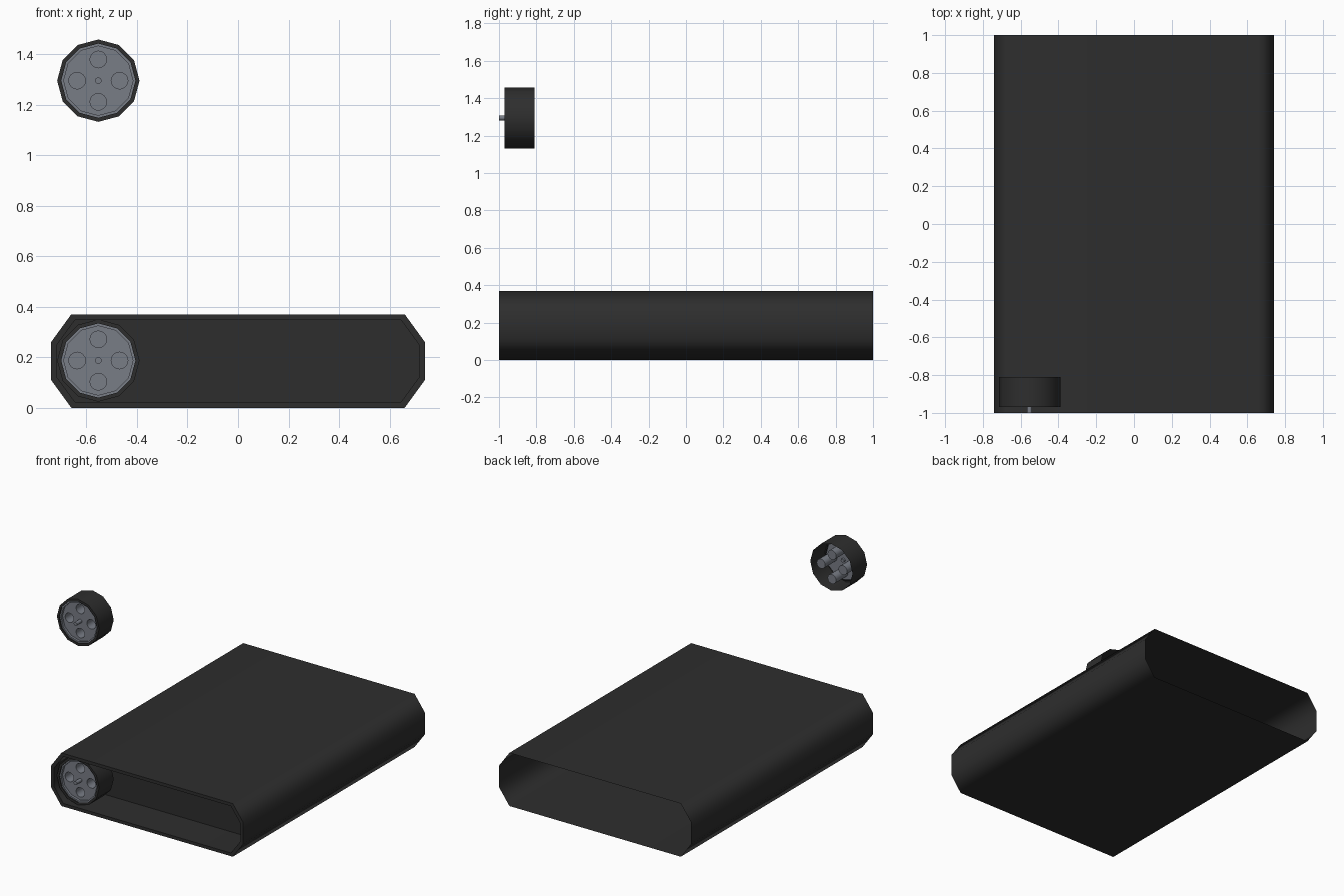
import bpy, bmesh, math

if "Cube" in bpy.data.objects:
    bpy.data.objects.remove(bpy.data.objects["Cube"])


def material(name, rgb):
    m = bpy.data.materials.new(name)
    m.diffuse_color = (*rgb, 1)
    m.use_nodes = True
    m.node_tree.nodes["Principled BSDF"].inputs["Base Color"].default_value = m.diffuse_color
    return m


BLACK = material("matte black", (0.027, 0.027, 0.027))
GREY = material("steel grey", (0.19, 0.205, 0.24))


def finish(bm, name, mat, weighted=False):
    me = bpy.data.meshes.new(name)
    bm.to_mesh(me)
    bm.free()
    me.materials.append(mat)
    ob = bpy.data.objects.new(name, me)
    bpy.context.collection.objects.link(ob)
    if weighted:
        mod = ob.modifiers.new("weighted normals", 'WEIGHTED_NORMAL')
        mod.keep_sharp = True
    return ob


def ring(bm, pts, y):
    return [bm.verts.new((x, y, z)) for x, z in pts]


def bridge(bm, a, b):
    """Smooth quads between two loops, running from front or rim to the next."""
    for i in range(len(a)):
        j = (i + 1) % len(a)
        f = bm.faces.new((a[i], a[j], b[j], b[i]))
        f.smooth = True


def sharpen(bm, loop):
    for i, v in enumerate(loop):
        e = bm.edges.get((v, loop[(i + 1) % len(loop)]))
        if e:
            e.smooth = False


def circle(cx, cz, r, n):
    return [(cx + r * math.sin(2 * math.pi * i / n),
             cz + r * math.cos(2 * math.pi * i / n)) for i in range(n)]


def octagon(w, h, cx, cz, mid):
    """Clockwise chamfered rectangle seen from the front."""
    q = [(w - cx, h), (w, h - cz), (w, cz - h), (w - cx, -h)]
    q += [(-x, z) for x, z in reversed(q)]
    return [(x, z + mid) for x, z in q]


# Sleeve: open-backed shell with thin front rim and a recessed front panel
MID = 0.185
outer = octagon(0.74, 0.185, 0.08, 0.11, MID)
inner = octagon(0.718, 0.163, 0.073, 0.10, MID)
bm = bmesh.new()
back = ring(bm, outer, 1.0)
front = ring(bm, outer, -1.0)
rim = ring(bm, inner, -1.0)
deep = ring(bm, inner, -0.74)
for a, b in ((back, front), (front, rim), (rim, deep)):
    bridge(bm, a, b)
bm.faces.new(deep)
for loop in (front, rim, deep):
    sharpen(bm, loop)
bm.normal_update()
finish(bm, "sleeve", BLACK, True)


def dial(label, cx, cz):
    # Black drum, open at the back
    bm = bmesh.new()
    loops = [ring(bm, circle(cx, cz, r, 12), y) for r, y in
             ((0.163, -0.81), (0.163, -0.97), (0.147, -0.97), (0.147, -0.955))]
    for a, b in zip(loops, loops[1:]):
        bridge(bm, a, b)
    for loop in loops:
        sharpen(bm, loop)
    finish(bm, label + "_drum", BLACK)

    # Grey face: outer lip, sunken plate and four deep cups
    bm = bmesh.new()
    loops = [ring(bm, circle(cx, cz, r, 12), y) for r, y in
             ((0.147, -0.962), (0.137, -0.962), (0.137, -0.945))]
    for a, b in zip(loops, loops[1:]):
        bridge(bm, a, b)
    cups = [ring(bm, circle(cx + dx * 0.084, cz + dz * 0.084, 0.033, 16), -0.945)
            for dx, dz in ((1, 0), (-1, 0), (0, 1), (0, -1))]
    edges = []
    for c in cups:
        edges += [bm.edges.new((c[i], c[(i + 1) % 16])) for i in range(16)]
    last = loops[-1]
    edges += [bm.edges.get((last[i], last[(i + 1) % 12])) for i in range(12)]
    bmesh.ops.triangle_fill(bm, edges=edges, use_beauty=True,
                            use_dissolve=False, normal=(0, -1, 0))
    for c in cups:
        end = [bm.verts.new((v.co.x, -0.815, v.co.z)) for v in c]
        bridge(bm, c, end)
        bm.faces.new(end)
        sharpen(bm, end)
        sharpen(bm, c)
    for loop in loops:
        sharpen(bm, loop)
    bmesh.ops.recalc_face_normals(bm, faces=bm.faces)
    # Keep the plate facing forward
    plate = max(bm.faces, key=lambda f: abs(f.normal.y) * (f.calc_center_median().y < -0.9))
    if plate.normal.y > 0:
        bmesh.ops.reverse_faces(bm, faces=bm.faces)
    finish(bm, label + "_face", GREY)

    # Centre pin
    bm = bmesh.new()
    a = ring(bm, circle(cx, cz, 0.013, 12), -1.0)
    b = ring(bm, circle(cx, cz, 0.013, 12), -0.93)
    bridge(bm, b, a)
    bm.faces.new(a)
    bm.faces.new(list(reversed(b)))
    sharpen(bm, a)
    sharpen(bm, b)
    bmesh.ops.recalc_face_normals(bm, faces=bm.faces)
    finish(bm, label + "_pin", GREY)


dial("lower_dial", -0.553, 0.187)
dial("upper_dial", -0.553, 1.295)
